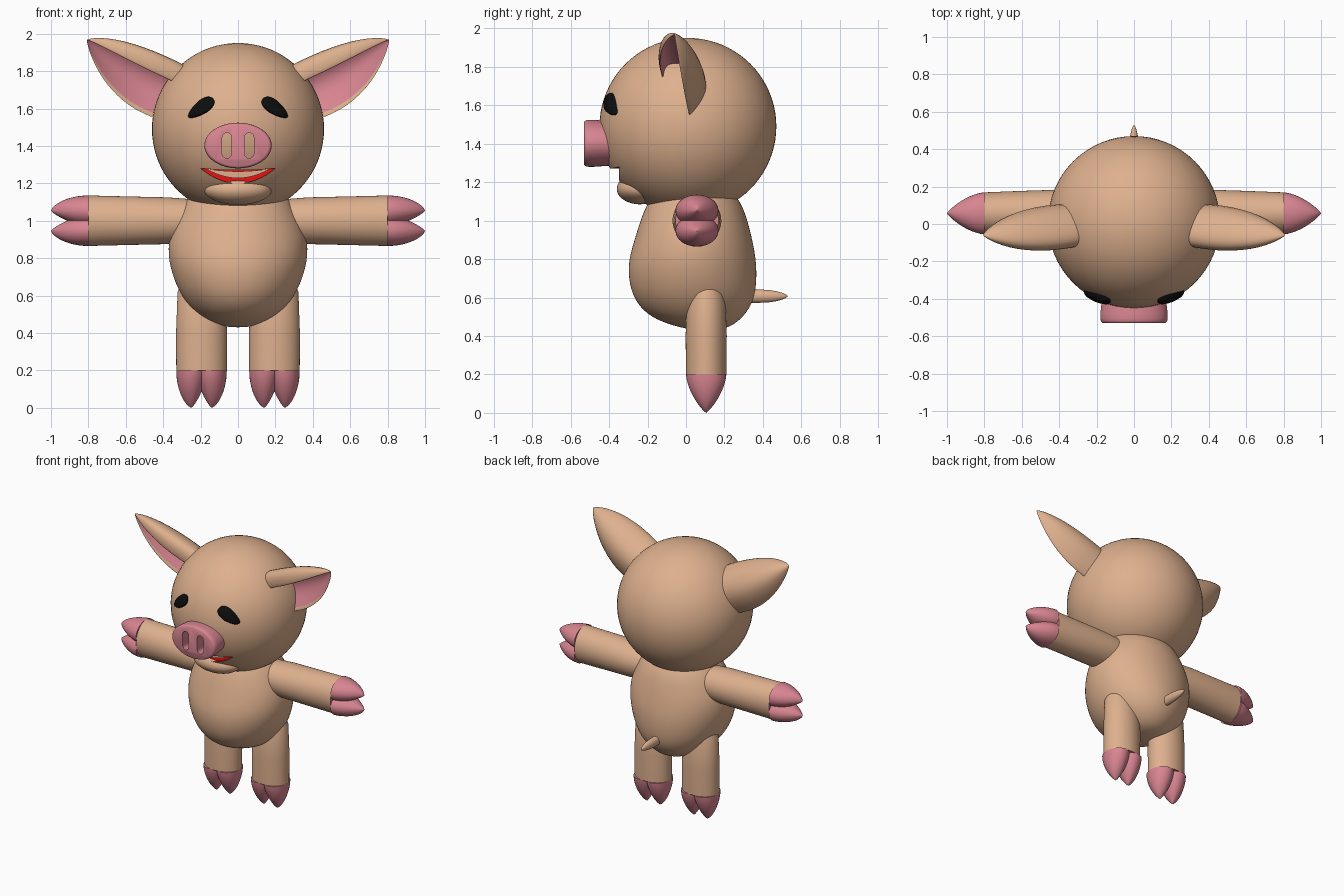
import bpy, bmesh, math
from mathutils import Vector, Matrix

if "Cube" in bpy.data.objects:
    bpy.data.objects.remove(bpy.data.objects["Cube"])


def material(name, rgb):
    m = bpy.data.materials.new(name)
    m.diffuse_color = (*rgb, 1)
    m.use_nodes = True
    m.node_tree.nodes["Principled BSDF"].inputs["Base Color"].default_value = m.diffuse_color
    return m


SKIN = material("tan skin", (0.73, 0.435, 0.27))
PINK = material("hoof pink", (0.69, 0.235, 0.285))
BLACK = material("eye black", (0.004, 0.004, 0.004))
RED = material("mouth red", (0.80, 0.006, 0.006))

HEAD = Vector((0, 0.01, 1.49))
R = 0.46
TAU = 2 * math.pi


def add_rings(bm, rings, mat=0, side_mat=None):
    """Skin a stack of closed rings and cap both ends."""
    vs = [[bm.verts.new(p) for p in ring] for ring in rings]
    n = len(vs[0])
    for a, b in zip(vs, vs[1:]):
        for j in range(n):
            f = bm.faces.new((a[j], a[(j + 1) % n], b[(j + 1) % n], b[j]))
            f.material_index = side_mat(j) if side_mat else mat
    for cap in (vs[0], vs[-1]):
        bm.faces.new(cap).material_index = mat


def finish(name, bm, mats, subsurf=0, cutters=(), angle=40):
    bmesh.ops.recalc_face_normals(bm, faces=bm.faces)
    me = bpy.data.meshes.new(name)
    bm.to_mesh(me)
    bm.free()
    ob = bpy.data.objects.new(name, me)
    bpy.context.collection.objects.link(ob)
    for m in mats:
        me.materials.append(m)
    bpy.ops.object.select_all(action='DESELECT')
    ob.select_set(True)
    bpy.context.view_layer.objects.active = ob
    if subsurf:
        mod = ob.modifiers.new("smooth", 'SUBSURF')
        mod.levels = mod.render_levels = subsurf
        bpy.ops.object.modifier_apply(modifier=mod.name)
    for c in cutters:
        mod = ob.modifiers.new("cut", 'BOOLEAN')
        mod.operation, mod.solver, mod.object = 'DIFFERENCE', 'EXACT', c
        bpy.ops.object.modifier_apply(modifier=mod.name)
        bpy.data.objects.remove(c)
    bpy.ops.object.shade_smooth_by_angle(angle=math.radians(angle))
    return ob


def loft(name, rings, mats, **kw):
    bm = bmesh.new()
    add_rings(bm, rings)
    return finish(name, bm, mats, **kw)


def ellipse(cx, cy, rx, ry, n=48):
    return [(cx + rx * math.cos(TAU * i / n), cy + ry * math.sin(TAU * i / n)) for i in range(n)]


def prism(name, outline, y0, y1, mats, mat=0):
    bm = bmesh.new()
    add_rings(bm, [[(x, y, z) for x, z in outline] for y in (y0, y1)], mat)
    return finish(name, bm, mats)


def ball(name, centre, radii, mats, cutters=()):
    bm = bmesh.new()
    bmesh.ops.create_uvsphere(bm, u_segments=64, v_segments=40, radius=1,
                              matrix=Matrix.Translation(centre) @ Matrix.Diagonal((*radii, 1)))
    return finish(name, bm, mats, cutters=cutters)


def on_head(x, z, off):
    return (x, HEAD.y - math.sqrt((R + off) ** 2 - x * x - (z - HEAD.z) ** 2), z)


def crescent(w, top, bottom, n=24):
    us = [-1 + 2 * i / n for i in range(n + 1)]
    low = [(w * u, 1.28 - bottom * (1 - u * u)) for u in us]
    high = [(w * u, 1.28 - top * (1 - u * u)) for u in us[1:-1]]
    return low + high[::-1]


# head with an open, red-lined mouth
mouth_cut = prism("mouth_cutter", crescent(0.2, 0.01, 0.08), -0.7, -0.335, [SKIN, RED], 1)
mouth_cut.hide_render = True
ball("head", HEAD, (R, R, R), [SKIN, RED], [mouth_cut])
prism("upper_gum", crescent(0.175, 0.016, 0.052), -0.347, -0.325, [SKIN])
ball("lower_jaw", (0, -0.24, 1.165), (0.18, 0.12, 0.08), [SKIN])

# snout with two slots that reach the head
slots = []
for s in (-1, 1):
    arc = [(s * 0.06 + 0.025 * math.cos(a), 1.402 + 0.025 * math.sin(a) + (0.043 if i < 9 else -0.043))
           for i, a in enumerate([math.pi * k / 8 for k in range(9)] + [math.pi + math.pi * k / 8 for k in range(9)])]
    c = prism("nostril_cutter", arc, -0.7, -0.2, [PINK])
    c.hide_render = True
    slots.append(c)
loft("snout", [[(x, y, z) for x, z in ellipse(0, 1.402, 0.18 * k, 0.122 * k, 64)]
               for y, k in ((-0.36, 0.93), (-0.43, 0.97), (-0.48, 1), (-0.505, 1),
                            (-0.518, 0.985), (-0.526, 0.955), (-0.53, 0.91))],
     [PINK], cutters=slots)

# slanted eyes, raised slightly off the head
for s in (-1, 1):
    rings = []
    for k, off in ((1, -0.01), (1, 0.01), (0.85, 0.018), (0.5, 0.022), (0.05, 0.023)):
        ring = []
        for u, v in ellipse(0, 0, 0.083 * k, 1, 32):
            v *= k * (0.036 - 0.12 * u)      # wider at the inner end
            a = math.radians(-36)
            x = 0.198 + u * math.cos(a) - v * math.sin(a)
            z = 1.603 + u * math.sin(a) + v * math.cos(a)
            ring.append(on_head(s * x, z, off))
        rings.append(ring)
    loft("eye", rings, [BLACK])

# body: height, half width, front y, back y
body = [(0.43, 0.03, 0.06, 0.13), (0.44, 0.11, -0.02, 0.22), (0.485, 0.2, -0.165, 0.285),
        (0.55, 0.268, -0.243, 0.338), (0.63, 0.322, -0.288, 0.365), (0.74, 0.362, -0.305, 0.37),
        (0.83, 0.376, -0.291, 0.361), (0.92, 0.369, -0.263, 0.342), (1.0, 0.338, -0.239, 0.321),
        (1.1, 0.288, -0.2, 0.288), (1.2, 0.2, -0.12, 0.2)]
loft("body", [[(x, y, z) for x, y in ellipse(0, (f + b) / 2, rx, (b - f) / 2, 32)]
              for z, rx, f, b in body], [SKIN], subsurf=2)

# tail
loft("tail", [[(x, y, z) for x, z in ellipse(0, 0.607, 0.8 * r, r, 24)]
              for y, r in ((0.3, 0.035), (0.4, 0.034), (0.44, 0.031), (0.475, 0.025),
                           (0.505, 0.016), (0.52, 0.009), (0.528, 0.002))], [SKIN])


# limbs: local z runs outward, local x is the split direction; z = 0 is the hoof line
def limb(name, sections, frame, ry):
    bm = bmesh.new()
    add_rings(bm, [[(x, y, z) for x, y in ellipse(0, 0, a, b)] for z, a, b in sections])
    for f in bm.faces:
        if len(f.verts) > 4 and f.calc_center_median().z > -0.01:
            f.material_index = 1
    for t in (-1, 1):
        rings = []
        for i in range(15):
            h = min(0.999, math.sin(math.pi / 2 * i / 14))
            outer = (1 - h * h) ** 0.65
            inner = (1 - h ** 1.6) ** 0.85
            ring = []
            for c, d in ellipse(0, 0, 1, 1, 32):
                x = t * (0.053 + 0.082 * c * (outer if c > 0 else inner))
                ring.append((x, ry * d * inner, 0.2 * h))
            rings.append(ring)
        add_rings(bm, rings, 1)
    bm.transform(frame)
    finish(name, bm, [SKIN, PINK])


def frame(x_axis, z_axis, origin):
    m = Matrix((x_axis, (0, 1, 0), z_axis)).transposed().to_4x4()
    m.translation = origin
    return m


for s in (-1, 1):
    limb("leg", [(-0.5, 0.09, 0.07), (-0.42, 0.128, 0.1), (-0.2, 0.136, 0.107), (0, 0.135, 0.105)],
         frame((1, 0, 0), (0, 0, -1), (s * 0.195, 0.105, 0.2)), 0.105)
    limb("arm", [(-0.62, 0.11, 0.12), (-0.42, 0.125, 0.127), (-0.2, 0.13, 0.12), (0, 0.135, 0.112)],
         frame((0, 0, 1), (s, 0, 0), (s * 0.8, 0.057, 1.0)), 0.112)

# ears: a hooked cross-section swept to a tip, pink on the inside
hook = [Vector(p) for p in ((0.35, -0.13, 1.755), (0.31, -0.125, 1.83), (0.29, -0.05, 1.85),
                            (0.34, 0.09, 1.79), (0.40, 0.125, 1.67), (0.44, 0.02, 1.53))]
focus = Vector((0.38, -0.05, 1.66))
section = hook + [p + (focus - p).normalized() * 0.025 for p in reversed(hook)]
root, tip = Vector((0.37, -0.01, 1.70)), Vector((0.808, -0.06, 1.967))
for s in (-1, 1):
    rings = []
    for t in (-0.15, 0, 0.2, 0.4, 0.6, 0.75, 0.88, 0.96, 1):
        k = max(0.015, (1 - max(t, 0) ** 2) ** 0.8 * (1 + 0.3 * max(t, 0)))
        c = root.lerp(tip, t) - Vector((0, 0, 0.1 * max(t, 0) * (1 - t)))
        rings.append([(s * q.x, q.y, q.z) for q in (c + (p - root) * k for p in section)])
    bm = bmesh.new()
    add_rings(bm, rings, 0, lambda j: 1 if 6 <= j <= 10 else 0)
    finish("ear", bm, [SKIN, PINK], subsurf=2, angle=60)
